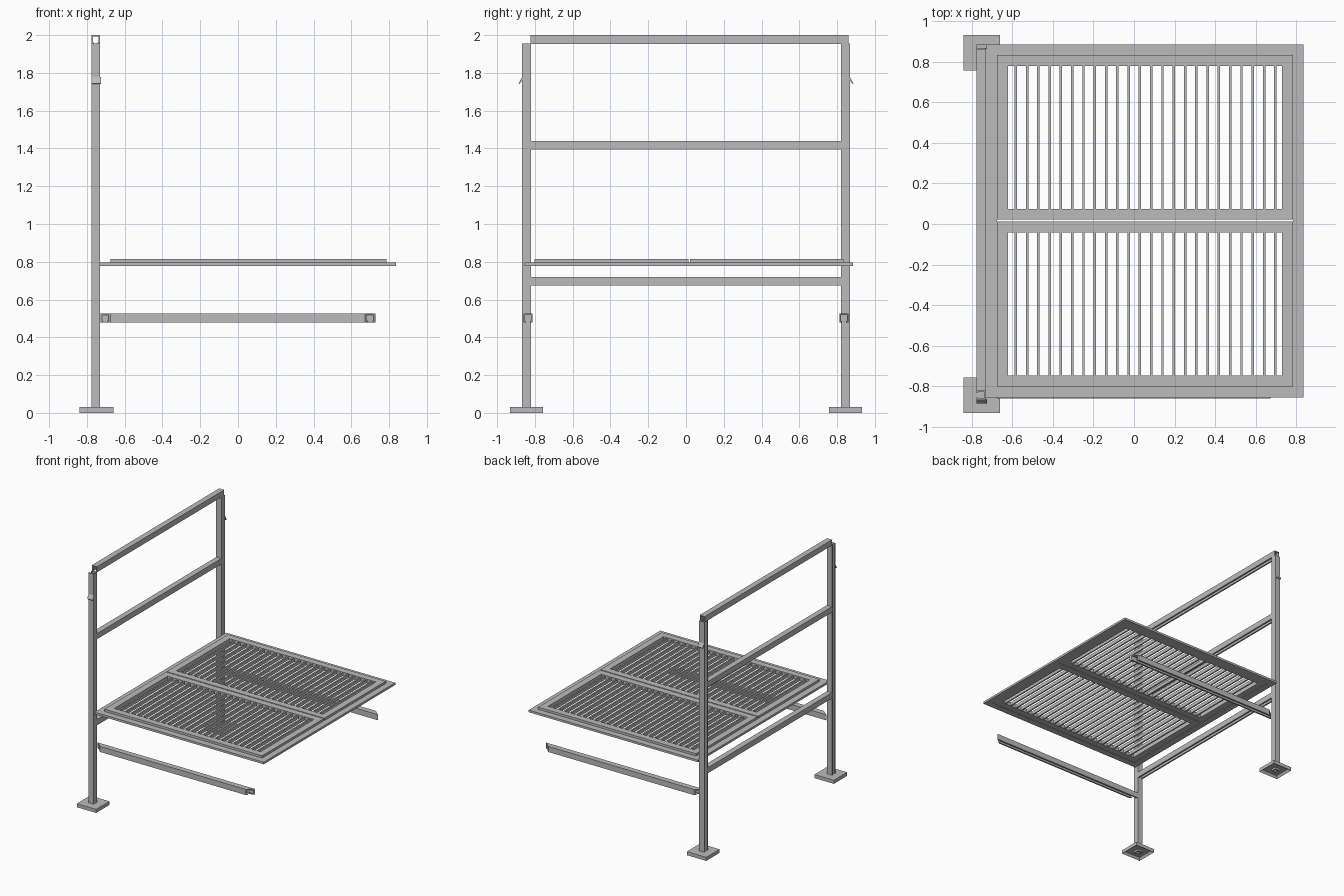
import bpy
import bmesh

cube = bpy.data.objects.get("Cube")
if cube:
    bpy.data.objects.remove(cube)

steel = bpy.data.materials.new("grey_steel")
steel.use_nodes = True
GREY = (0.5, 0.5, 0.5, 1)
steel.diffuse_color = GREY
steel.node_tree.nodes["Principled BSDF"].inputs["Base Color"].default_value = GREY


def finish(name, bm):
    bmesh.ops.recalc_face_normals(bm, faces=bm.faces)
    mesh = bpy.data.meshes.new(name)
    bm.to_mesh(mesh)
    bm.free()
    mesh.materials.append(steel)
    ob = bpy.data.objects.new(name, mesh)
    bpy.context.collection.objects.link(ob)
    return ob


def prism(name, profile, place):
    """Sweep a (u, v) profile; place(u, v, end) gives the position at end 0 or 1."""
    bm = bmesh.new()
    rings = [[bm.verts.new(place(u, v, end)) for u, v in profile] for end in (0, 1)]
    for ring in rings:
        bm.faces.new(ring)
    n = len(profile)
    for i in range(n):
        j = (i + 1) % n
        bm.faces.new((rings[0][i], rings[0][j], rings[1][j], rings[1][i]))
    return finish(name, bm)


def add_box(bm, x0, x1, y0, y1, z0, z1):
    verts = bmesh.ops.create_cube(bm, size=1)["verts"]
    for v in verts:
        v.co.x = x1 if v.co.x > 0 else x0
        v.co.y = y1 if v.co.y > 0 else y0
        v.co.z = z1 if v.co.z > 0 else z0
    return verts


def add_ring(bm, x0, x1, y0, y1, z0, z1, w):
    """Rectangular frame of bar width w."""
    def loop(d, z):
        return [bm.verts.new(p) for p in ((x0 + d, y0 + d, z), (x1 - d, y0 + d, z),
                                          (x1 - d, y1 - d, z), (x0 + d, y1 - d, z))]
    loops = [loop(0, z0), loop(0, z1), loop(w, z1), loop(w, z0)]
    for a, b in zip(loops, loops[1:] + loops[:1]):
        for i in range(4):
            j = (i + 1) % 4
            bm.faces.new((a[i], a[j], b[j], b[i]))


# Lipped channel section, open towards -v
H, T, LIP = 0.0235, 0.008, 0.013
half = [(H, H), (H, -H), (H - LIP, -H), (H - LIP, T - H), (H - T, T - H), (H - T, H - T)]
channel = half + [(-u, v) for u, v in reversed(half)]

PX, PY = -0.753, 0.844

for side, label in ((-1, "front"), (1, "back")):
    cy = side * PY

    # Upright post, slot facing outwards
    prism(label + "_post", channel,
          lambda u, v, e: (PX + v, cy + u, 1.955 if e else 0.004))

    # Hollow foot plate
    bm = bmesh.new()
    add_box(bm, -0.84, -0.66, cy - 0.088, cy + 0.088, 0, 0.03)
    bm.normal_update()
    under = [f for f in bm.faces if f.normal.z < -0.5]
    bmesh.ops.inset_region(bm, faces=under, thickness=0.02)
    for v in under[0].verts:
        v.co.z = 0.02
    finish(label + "_foot", bm)

    # Side arm with mitred ends, shorter on the outer face
    def arm_point(u, v, e):
        cut = 0.055 * (u * side + H) / (2 * H)
        return (0.727 - cut if e else -0.73 + cut, side * 0.837 + u, 0.503 + v)
    prism(label + "_arm", channel, arm_point)

    # Small sloping catch near the top of the post
    catch = [(0.864, 1.778), (0.868, 1.778), (0.886, 1.745), (0.882, 1.74), (0.864, 1.768)]
    prism(label + "_catch", catch,
          lambda u, v, e: (-0.726 if e else -0.776, side * u, v))

# Horizontal rails, slot facing down
for name, z, end in (("top_rail", 1.977, 0.86), ("middle_rail", 1.417, 0.822),
                     ("lower_rail", 0.697, 0.822)):
    prism(name, channel,
          lambda u, v, e: (PX + u, end if e else -0.822, z + v))

# Outer platform frame
bm = bmesh.new()
add_ring(bm, -0.73, 0.837, -0.855, 0.885, 0.778, 0.796, 0.054)
finish("platform_frame", bm)

# Two grates: raised frame with thin bars
BARS = 24
for name, y0, y1 in (("front_grate", -0.802, 0.012), ("back_grate", 0.021, 0.833)):
    bm = bmesh.new()
    add_ring(bm, -0.676, 0.785, y0, y1, 0.782, 0.815, 0.054)
    for i in range(BARS):
        x = -0.583 + i * 1.28 / (BARS - 1)
        add_box(bm, x - 0.006, x + 0.006, y0 + 0.05, y1 - 0.05, 0.784, 0.813)
    finish(name, bm)
